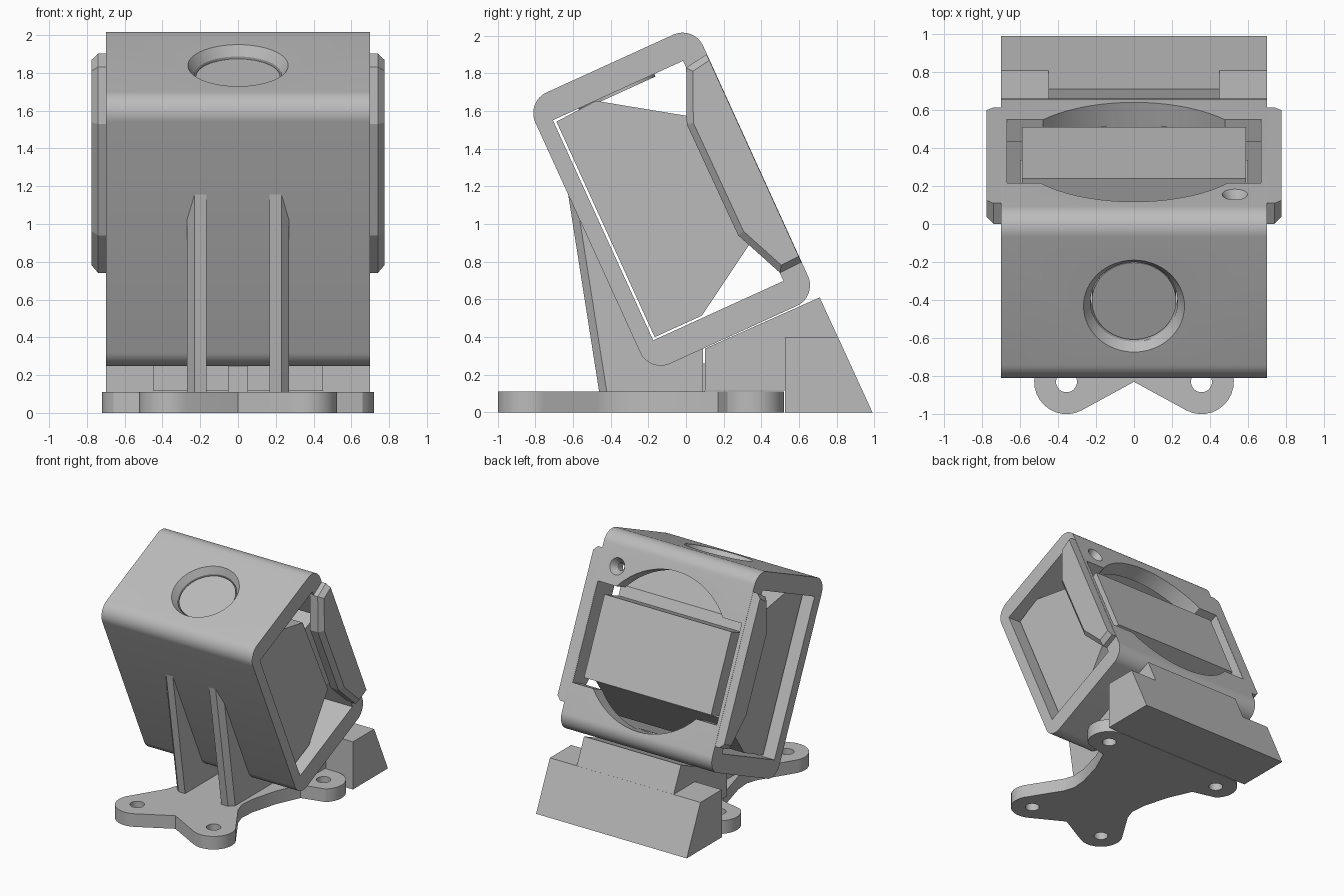
import bpy, bmesh, math
from mathutils import Matrix, Vector

if "Cube" in bpy.data.objects:
    bpy.data.objects.remove(bpy.data.objects["Cube"])

TILT = Matrix.Rotation(math.radians(24.5), 4, 'X')
FLAT = Matrix.Identity(4)

grey = bpy.data.materials.new("light grey plastic")
grey.use_nodes = True
grey.diffuse_color = (0.5, 0.5, 0.5, 1)
grey.node_tree.nodes["Principled BSDF"].inputs["Base Color"].default_value = (0.5, 0.5, 0.5, 1)


def finish(name, bm, matrix):
    bmesh.ops.recalc_face_normals(bm, faces=bm.faces)
    bm.transform(matrix)
    mesh = bpy.data.meshes.new(name)
    bm.to_mesh(mesh)
    bm.free()
    mesh.materials.append(grey)
    obj = bpy.data.objects.new(name, mesh)
    bpy.context.collection.objects.link(obj)
    return obj


def prism(name, points, low, high, axis='X', matrix=FLAT):
    """Extrude a profile: (y, z) along x, or (x, y) along z."""
    bm = bmesh.new()
    place = (lambda p: (low, p[0], p[1])) if axis == 'X' else (lambda p: (p[0], p[1], low))
    face = bm.faces.new([bm.verts.new(place(p)) for p in points])
    move = Vector((high - low, 0, 0)) if axis == 'X' else Vector((0, 0, high - low))
    extruded = bmesh.ops.extrude_face_region(bm, geom=[face])["geom"]
    bmesh.ops.translate(bm, vec=move, verts=[v for v in extruded if isinstance(v, bmesh.types.BMVert)])
    return finish(name, bm, matrix)


def cone(name, centre, r1, r2, depth, axis='Z', matrix=FLAT):
    """Cylinder or cone; r1 is the low end along its axis."""
    bm = bmesh.new()
    bmesh.ops.create_cone(bm, cap_ends=True, segments=64, radius1=r1, radius2=r2, depth=depth)
    if axis == 'Y':
        bm.transform(Matrix.Rotation(-math.pi / 2, 4, 'X'))
    bm.transform(Matrix.Translation(centre))
    return finish(name, bm, matrix)


def box(name, xs, ys, zs, matrix=FLAT):
    return prism(name, [(ys[0], zs[0]), (ys[1], zs[0]), (ys[1], zs[1]), (ys[0], zs[1])],
                 xs[0], xs[1], matrix=matrix)


def arc(cx, cy, r, start, end, steps=12):
    angles = [math.radians(start + (end - start) * i / steps) for i in range(steps + 1)]
    return [(cx + r * math.cos(a), cy + r * math.sin(a)) for a in angles]


def apply(obj, modifier):
    bpy.context.view_layer.objects.active = obj
    bpy.ops.object.modifier_apply(modifier=modifier.name)


def cut(obj, cutter):
    mod = obj.modifiers.new("cut", 'BOOLEAN')
    mod.operation, mod.solver, mod.object = 'DIFFERENCE', 'EXACT', cutter
    apply(obj, mod)
    bpy.data.objects.remove(cutter)


def smooth(obj):
    bpy.ops.object.select_all(action='DESELECT')
    obj.select_set(True)
    bpy.context.view_layer.objects.active = obj
    bpy.ops.object.shade_smooth_by_angle(angle=math.radians(30))


# Tilted case: rounded sleeve open at both sides
front, back, bottom, top, r = -0.09, 0.89, 0.27, 1.853, 0.12
outline = (arc(back - r, top - r, r, 0, 90) + arc(front + r, top - r, r, 90, 180)
           + arc(front + r, bottom + r, r, 180, 270) + arc(back - r, bottom + r, r, 270, 360))
case = prism("case", outline, -0.7, 0.7, matrix=TILT)
cut(case, box("cutter", (-1, 1), (0, 0.76), (0.42, 1.705), TILT))

# Round top port with a countersunk rim
cut(case, cone("cutter", (0, 0.37, 1.75), 0.23, 0.23, 0.4, matrix=TILT))
cut(case, cone("cutter", (0, 0.37, 1.832), 0.23, 0.273, 0.064, matrix=TILT))

# Rear window: wide slot with clipped corners joined to a circle
w, lo, hi, c = 0.67, 0.63, 1.43, 0.05
slot = [(0.64, lo), (0.95, lo), (0.95, hi), (0.64, hi)]
cut(case, prism("cutter", slot, -w, w, matrix=TILT))
cut(case, cone("cutter", (0, 0.85, 1.04), 0.63, 0.63, 0.3, 'Y', TILT))

# Countersunk screw hole on the rear wall
cut(case, cone("cutter", (0.53, 0.85, 1.578), 0.03, 0.03, 0.3, 'Y', TILT))
cut(case, cone("cutter", (0.53, 0.865, 1.578), 0.03, 0.07, 0.06, 'Y', TILT))
smooth(case)

# Chamfered side flanges
flange = [(0.888, 0.47), (0.888, 1.685), (0.76, 1.665), (0.638, 1.39), (0.642, 0.74), (0.762, 0.466)]
for side, name in ((1, "left_flange"), (-1, "right_flange")):
    x0, x1 = sorted((side * 0.668, side * 0.775))
    part = prism(name, flange, x0, x1, matrix=TILT)
    bm = bmesh.new()
    bm.from_mesh(part.data)
    rim = [e for e in bm.edges if all(abs(v.co.x) > 0.77 for v in e.verts)
           and max((TILT.inverted() @ v.co).y for v in e.verts) < 0.889
           and min((TILT.inverted() @ v.co).y for v in e.verts) < 0.88]
    bmesh.ops.bevel(bm, geom=rim, offset=0.035, segments=1, affect='EDGES')
    bm.to_mesh(part.data)
    bm.free()

# Inner unit: tapered housing, rear block and top button
housing = [(0.014, 0.432), (0.29, 0.432), (0.674, 0.67), (0.654, 1.433), (0.25, 1.704), (0.014, 1.69)]
prism("inner_housing", housing, -0.6, 0.6, matrix=TILT)
box("rear_block", (-0.59, 0.59), (0.6, 0.875), (0.69, 1.345), TILT)
smooth(cone("top_button", (0, 0.37, 1.74), 0.222, 0.222, 0.1, matrix=TILT))

# Base plate: four rounded lobes, each with a screw hole
half = ([(0, -0.83)] + arc(0.355, -0.83, 0.17, -118, 25) + [(0.33, -0.47), (0.3, -0.38), (0.31, -0.25)]
        + [(0.37, -0.03)] + [(0.46, 0.17)] + arc(0.55, 0.35, 0.17, -50, 90))
plate = prism("base_plate", half + [(-x, y) for x, y in reversed(half) if x > 0], 0, 0.11, 'Z')
for x, y in ((0.355, -0.83), (0.55, 0.35)):
    for side in (1, -1):
        cut(plate, cone("cutter", (side * x, y, 0.05), 0.055, 0.055, 0.4))
smooth(plate)

# Twin support ribs with slanted outer front edges
rib = [(-0.46, 0.1), (-0.628, 1.17), (-0.58, 1.17), (-0.2, 0.32), (0.09, 0.38), (0.09, 0.1)]
for side, name in ((1, "left_rib"), (-1, "right_rib")):
    x0, x1 = sorted((side * 0.168, side * 0.27))
    part = prism(name, rib, x0, x1)
    bm = bmesh.new()
    bm.from_mesh(part.data)
    edge = [e for e in bm.edges if all(abs(v.co.x) > 0.26 and v.co.y < -0.4 for v in e.verts)
            and e.calc_length() > 1 and max(v.co.z for v in e.verts) > 1
            and min(v.co.y for v in e.verts) < -0.62]
    bmesh.ops.bevel(bm, geom=edge, offset=0.04, segments=1, affect='EDGES')
    bm.to_mesh(part.data)
    bm.free()
box("centre_tab", (-0.053, 0.053), (-0.14, 0.1), (0.1, 0.26))

# Rear wedge: low full-width foot with a taller middle
prism("wedge_foot", [(0.525, 0), (0.99, 0), (0.807, 0.4), (0.525, 0.4)], -0.7, 0.7)
prism("wedge_middle", [(0.1, 0.115), (0.53, 0.115), (0.53, 0.01), (0.985, 0.01), (0.71, 0.61), (0.1, 0.338)],
      -0.45, 0.45)
